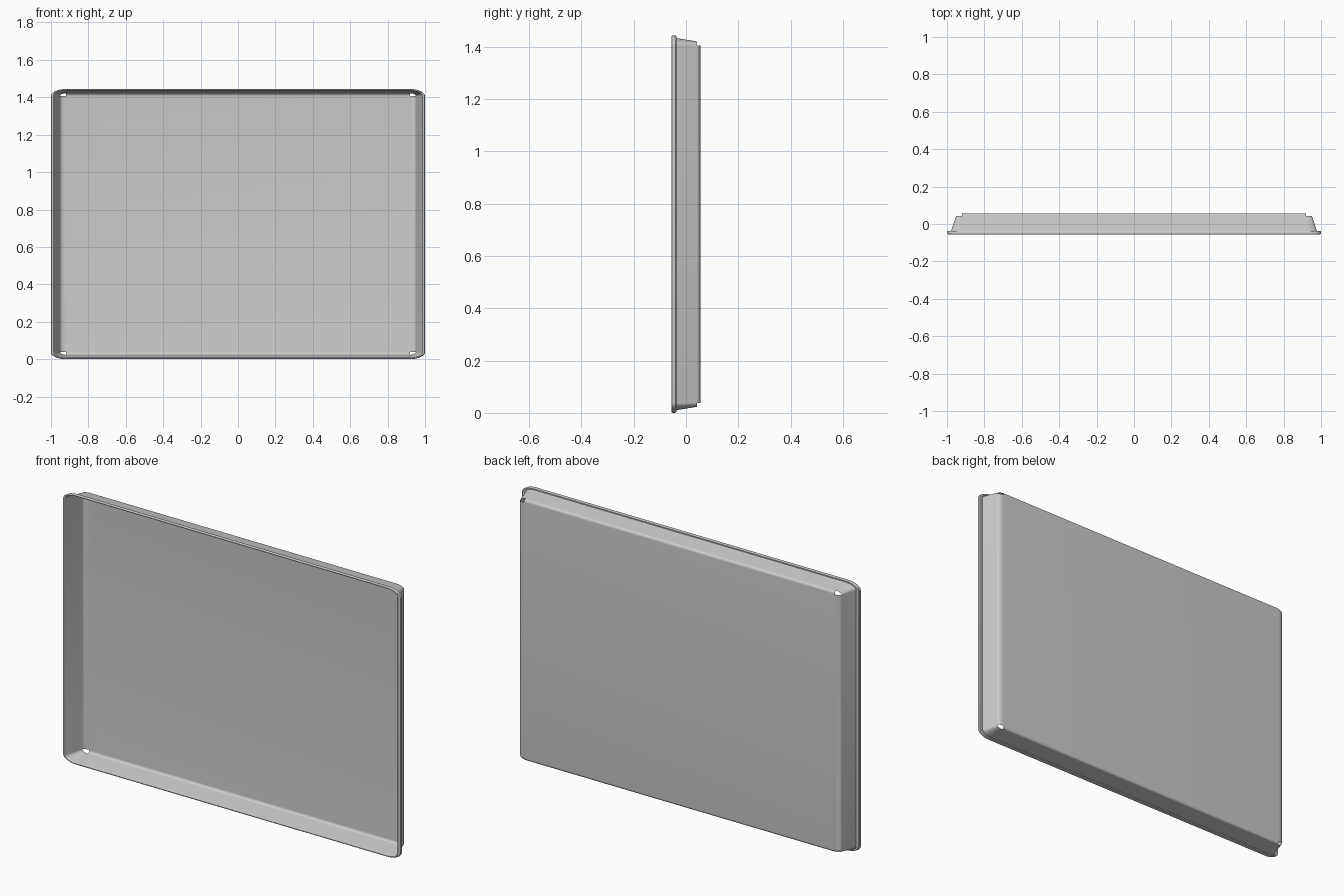
import bpy, bmesh
from math import sin, cos, pi

if "Cube" in bpy.data.objects:
    bpy.data.objects.remove(bpy.data.objects["Cube"])

H = 1.444                 # overall height
CX, CZ = 0.92, H / 2 - 0.038   # corner arc centres (from the middle)
RX, RZ = 0.08, 0.038      # outer corner radii
SEG = 10                  # steps per rounded corner


def ring(bm, f, y):
    """Rounded rectangle whose corner radii are scaled by f."""
    out = []
    for q, (sx, sz) in enumerate([(1, 1), (-1, 1), (-1, -1), (1, -1)]):
        for i in range(SEG + 1):
            a = (q + i / SEG) * pi / 2
            out.append(bm.verts.new((sx * CX + f * RX * cos(a), y,
                                     H / 2 + sz * CZ + f * RZ * sin(a))))
    return out


def bridge(bm, a, b, corners=True):
    n = len(a)
    for i in range(n):
        if not corners and i % (SEG + 1) != SEG:
            continue
        j = (i + 1) % n
        bm.faces.new((a[i], a[j], b[j], b[i]))


def finish(bm, name):
    bmesh.ops.delete(bm, geom=[v for v in bm.verts if not v.link_faces], context='VERTS')
    bmesh.ops.remove_doubles(bm, verts=bm.verts[:], dist=1e-5)
    bmesh.ops.recalc_face_normals(bm, faces=bm.faces[:])
    me = bpy.data.meshes.new(name)
    bm.to_mesh(me)
    bm.free()
    ob = bpy.data.objects.new(name, me)
    bpy.context.collection.objects.link(ob)
    bpy.ops.object.select_all(action='DESELECT')
    ob.select_set(True)
    bpy.context.view_layer.objects.active = ob
    bpy.ops.object.shade_smooth_by_angle(angle=0.6)


# Tray pan: sloped walls, rounded foot along each straight side, flat floor.
# The foot is left open at the four corners.
bm = bmesh.new()
top = ring(bm, 0.76, -0.046)
foot = ring(bm, 0.39, 0.043)
bridge(bm, top, foot)
prev = foot
for k in range(1, 6):
    a = k / 5 * pi / 2
    cur = ring(bm, 0.39 * cos(a), 0.043 + 0.013 * sin(a))
    bridge(bm, prev, cur, corners=False)
    prev = cur
bm.faces.new([prev[q * (SEG + 1)] for q in range(4)])
finish(bm, "tray_pan")

# Rolled rim around the open front
bm = bmesh.new()
profile = [(0.76, -0.046), (0.78, -0.052), (0.83, -0.056), (0.92, -0.056),
           (0.98, -0.053), (1.0, -0.047), (0.98, -0.040), (0.93, -0.037), (0.78, -0.037)]
rings = [ring(bm, f, y) for f, y in profile]
for a, b in zip(rings, rings[1:]):
    bridge(bm, a, b)
finish(bm, "tray_rim")
